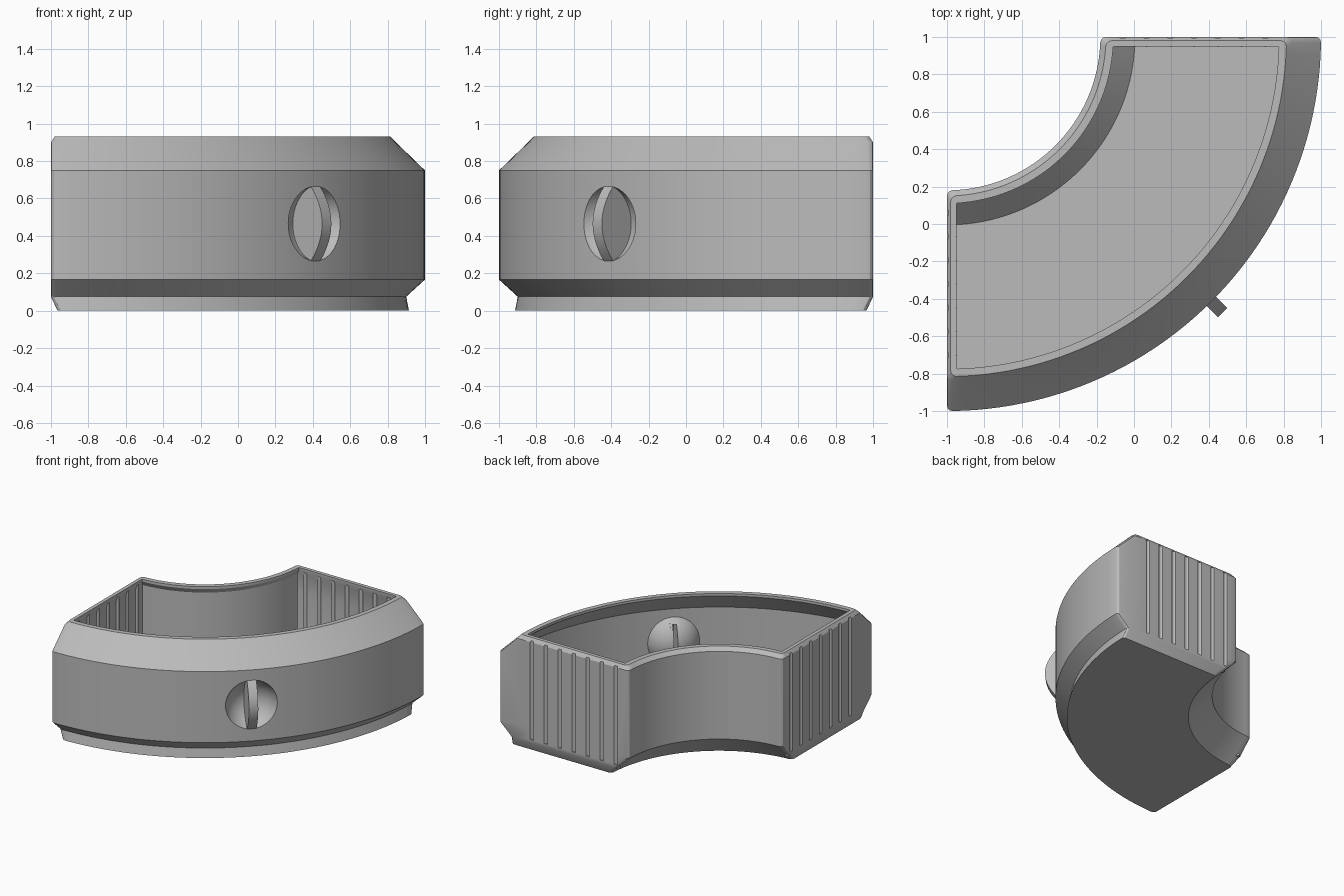
import bpy, bmesh, math
from mathutils import Vector, Matrix

if "Cube" in bpy.data.objects:
    bpy.data.objects.remove(bpy.data.objects["Cube"])

grey = bpy.data.materials.new("plain_grey")
grey.use_nodes = True
colour = (0.5, 0.5, 0.5, 1)
grey.diffuse_color = colour
grey.node_tree.nodes["Principled BSDF"].inputs["Base Color"].default_value = colour

PIVOT = Vector((-1, 1, 0))          # centre of the quarter ring
DIAGONAL = Vector((1, -1, 0)).normalized()
KNOB_Z = 0.465


def finish(name, bm):
    bmesh.ops.recalc_face_normals(bm, faces=bm.faces)
    mesh = bpy.data.meshes.new(name)
    bm.to_mesh(mesh)
    bm.free()
    mesh.materials.append(grey)
    obj = bpy.data.objects.new(name, mesh)
    bpy.context.collection.objects.link(obj)
    return obj


def arc_side(r, inset, corner, sign, steps=48):
    """One arc of the plan outline with rounded ends, mirrored on the diagonal."""
    end = []
    for k in range(3, 0, -1):
        t = k * math.pi / 6
        u = inset + corner * (1 - math.sin(t))
        end.append((u, math.sqrt(r * r - u * u) - sign * corner * (1 - math.cos(t))))
    a = math.asin((inset + corner) / r)
    arc = []
    for i in range(steps + 1):
        t = a + (math.pi / 2 - 2 * a) * i / steps
        arc.append((r * math.sin(t), r * math.cos(t)))
    return end + arc + [(v, u) for u, v in reversed(end)]


def loft(name, layers, corner):
    """Stack quarter-ring outlines given as (z, inner r, outer r, end inset)."""
    bm = bmesh.new()
    rings = []
    for z, ri, ro, inset in layers:
        plan = arc_side(ro, inset, corner, 1) + arc_side(ri, inset, corner, -1)[::-1]
        rings.append([bm.verts.new((u - 1, 1 - v, z)) for u, v in plan])
    for low, high in zip(rings, rings[1:]):
        for i in range(len(low)):
            j = (i + 1) % len(low)
            bm.faces.new((low[i], low[j], high[j], high[i]))
    bm.faces.new(rings[0])
    bm.faces.new(rings[-1])
    return finish(name, bm)


def ball(name, radius, distance):
    bm = bmesh.new()
    bmesh.ops.create_uvsphere(bm, u_segments=48, v_segments=24, radius=radius)
    centre = PIVOT + DIAGONAL * distance + Vector((0, 0, KNOB_Z))
    bmesh.ops.translate(bm, verts=bm.verts, vec=centre)
    return finish(name, bm)


def fin(name, half_height, front, back, width):
    """Upright lens-shaped plate on the diagonal."""
    bm = bmesh.new()
    side = Vector((1, 1, 0)).normalized() * width / 2
    loop = []
    for i in range(48):
        t = i * math.pi / 24
        s = math.sin(t)
        depth = front * s * s if s >= 0 else back * s
        loop.append(PIVOT + DIAGONAL * (1.995 + depth)
                    + Vector((0, 0, KNOB_Z + half_height * math.cos(t))))
    a = [bm.verts.new(p - side) for p in loop]
    b = [bm.verts.new(p + side) for p in loop]
    for i in range(48):
        j = (i + 1) % 48
        bm.faces.new((a[i], a[j], b[j], b[i]))
    bm.faces.new(a)
    bm.faces.new(b)
    return finish(name, bm)


def rods(name, radius, inset, bottom, top):
    """Seven upright rods along each straight end."""
    bm = bmesh.new()
    for i in range(7):
        along = 0.94 + 0.127 * i
        for u, v in ((inset, along), (along, inset)):
            place = Matrix.Translation((u - 1, 1 - v, (bottom + top) / 2))
            bmesh.ops.create_cone(bm, cap_ends=True, segments=12, radius1=radius,
                                  radius2=radius, depth=top - bottom, matrix=place)
    return finish(name, bm)


def combine(target, tool, operation):
    mod = target.modifiers.new(tool.name, "BOOLEAN")
    mod.operation = operation
    mod.solver = "EXACT"
    mod.object = tool
    bpy.context.view_layer.objects.active = target
    bpy.ops.object.modifier_apply(modifier=mod.name)
    bpy.data.objects.remove(tool)


# Outer shell with its bevelled shoulders and foot
body = loft("curved_bin", [
    (0, 1.0, 1.915, 0.035), (0.075, 0.925, 1.90, 0), (0.166, 0.834, 2, 0),
    (0.18, 0.82, 2, 0), (0.75, 0.82, 2, 0), (0.90, 0.82, 1.845, 0),
    (0.93, 0.85, 1.815, 0.02)], 0.03)

# Hollow inside, leaving a thicker rim and a round bulge behind the grip
cavity = loft("cavity", [
    (0.05, 1.005, 1.86, 0.05), (0.09, 0.965, 1.86, 0.04), (0.19, 0.865, 1.955, 0.04),
    (0.735, 0.865, 1.955, 0.04), (0.87, 0.865, 1.816, 0.04),
    (0.91, 0.89, 1.775, 0.05), (0.95, 0.89, 1.775, 0.05)], 0.006)
combine(cavity, ball("bulge", 0.235, 2.073), "DIFFERENCE")
combine(body, cavity, "DIFFERENCE")

# Finger dish with a hollow grip fin
combine(body, ball("dish", 0.213, 2.073), "DIFFERENCE")
combine(body, fin("grip_fin", 0.205, 0.09, 0.15, 0.07), "UNION")
combine(body, fin("fin_hollow", 0.18, 0.055, 0.22, 0.03), "DIFFERENCE")

# Grooves outside and matching ribs inside the straight ends
combine(body, rods("grooves", 0.018, -0.006, 0.10, 0.91), "DIFFERENCE")
ribs = rods("inner_ribs", 0.018, 0.035, 0.06, 0.90)

for obj in (body, ribs):
    bpy.ops.object.select_all(action="DESELECT")
    obj.select_set(True)
    bpy.context.view_layer.objects.active = obj
    bpy.ops.object.shade_smooth_by_angle(angle=math.radians(25))
